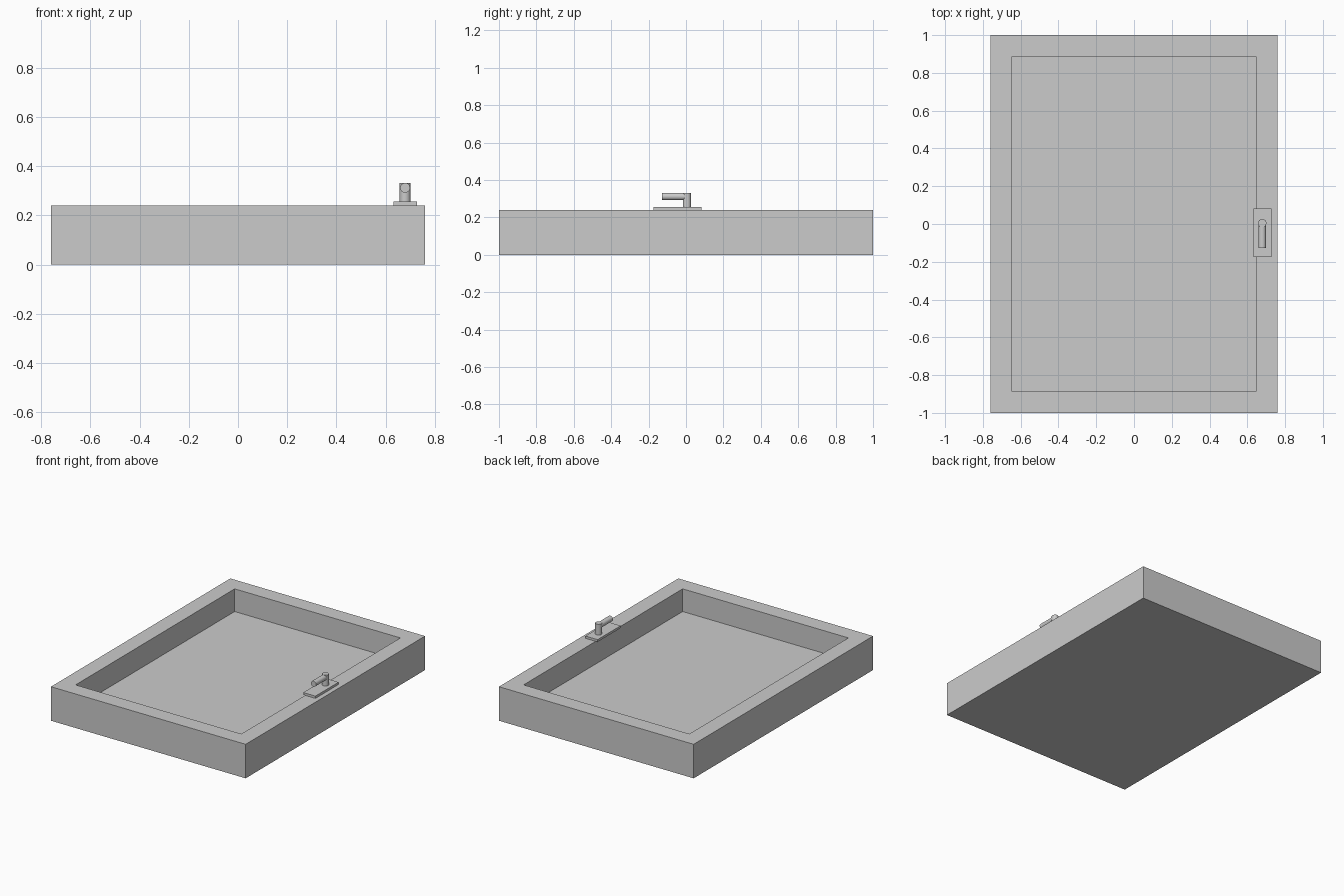
import bpy, bmesh
from math import pi

if "Cube" in bpy.data.objects:
    bpy.data.objects.remove(bpy.data.objects["Cube"])

def box(name, x0, x1, y0, y1, z0, z1):
    bpy.ops.mesh.primitive_cube_add(size=1, location=((x0+x1)/2, (y0+y1)/2, (z0+z1)/2))
    o = bpy.context.object
    o.name = name
    o.scale = (x1-x0, y1-y0, z1-z0)
    bpy.ops.object.transform_apply(location=False, rotation=False, scale=True)
    return o

def rod(name, r, length, loc, rot=(0, 0, 0)):
    bpy.ops.mesh.primitive_cylinder_add(vertices=32, radius=r, depth=length, location=loc, rotation=rot)
    o = bpy.context.object
    o.name = name
    bpy.ops.object.shade_smooth_by_angle()
    return o

# window frame with recessed pane: inset the top face and push it down
frame = box("window_frame", -0.76, 0.76, -1, 1, 0, 0.24)
bm = bmesh.new()
bm.from_mesh(frame.data)
bm.faces.ensure_lookup_table()
top = max(bm.faces, key=lambda f: f.calc_center_median().z)
bmesh.ops.inset_region(bm, faces=[top], thickness=0.16)
pane = bmesh.ops.extrude_face_region(bm, geom=[top])
bmesh.ops.translate(bm, vec=(0, 0, -0.16), verts=[v for v in pane["geom"] if isinstance(v, bmesh.types.BMVert)])
if top.is_valid:
    bmesh.ops.delete(bm, geom=[top], context='FACES_ONLY')
bmesh.ops.recalc_face_normals(bm, faces=bm.faces)
bm.to_mesh(frame.data)
bm.free()

# handle: backplate, upright stem, lever
box("handle_plate", 0.632, 0.727, -0.175, 0.083, 0.24, 0.256)
rod("handle_stem", 0.022, 0.08, (0.679, 0.005, 0.292))
rod("handle_lever", 0.02, 0.133, (0.679, -0.0615, 0.312), (pi/2, 0, 0))
